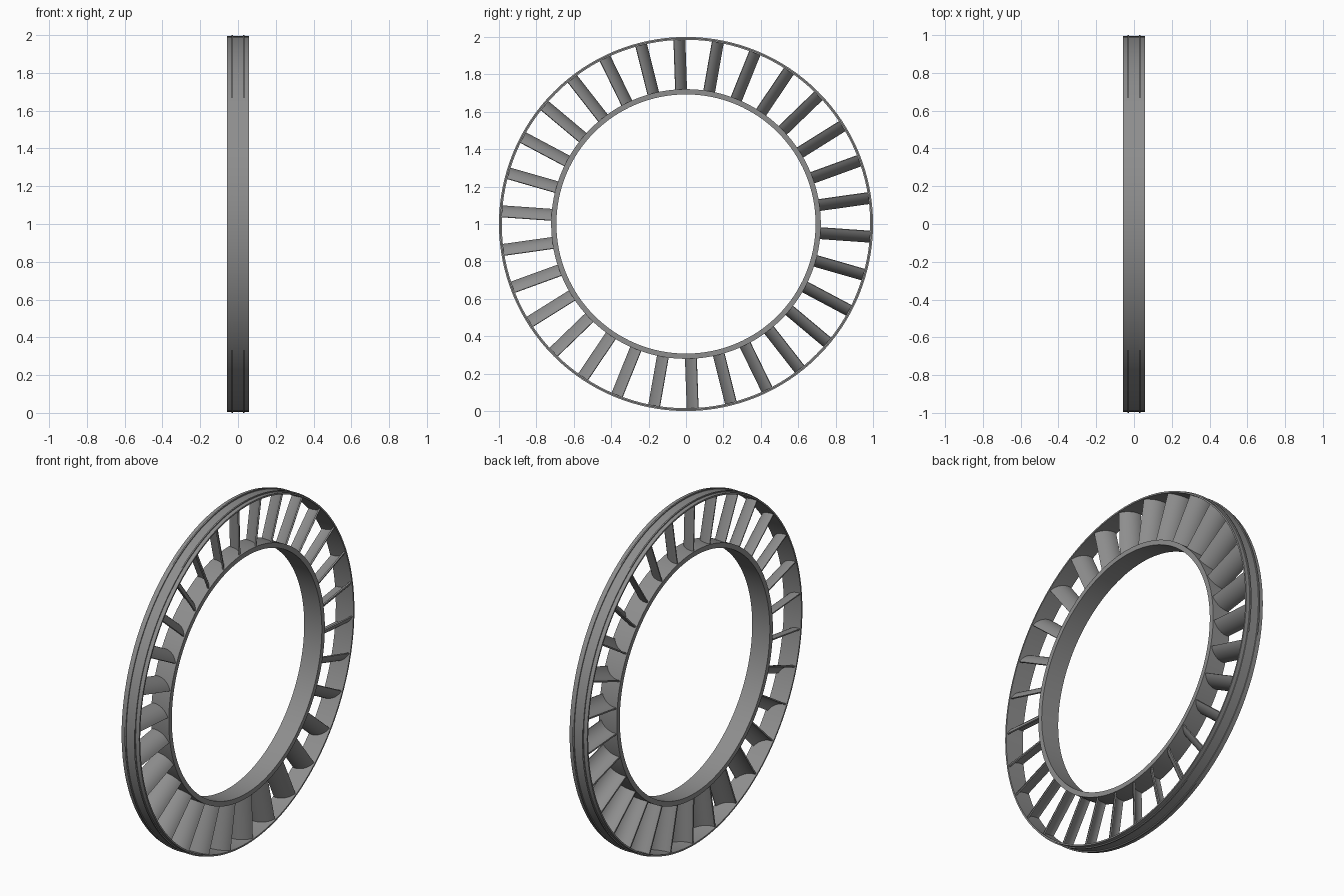
import bpy
import bmesh
from math import radians, sin, cos, pi, atan, hypot
from mathutils import Matrix, Vector

cube = bpy.data.objects.get("Cube")
if cube:
    bpy.data.objects.remove(cube, do_unlink=True)

SEGMENTS = 128
BLADES = 30
HALF = 0.057
CENTRE = Vector((0, 0, 1))

metal = bpy.data.materials.new("grey metal")
metal.use_nodes = True
GREY = (0.27, 0.27, 0.27, 1)
metal.diffuse_color = GREY
metal.node_tree.nodes["Principled BSDF"].inputs["Base Color"].default_value = GREY


def finish(bm, name):
    bmesh.ops.recalc_face_normals(bm, faces=bm.faces)
    mesh = bpy.data.meshes.new(name)
    bm.to_mesh(mesh)
    bm.free()
    mesh.materials.append(metal)
    obj = bpy.data.objects.new(name, mesh)
    bpy.context.collection.objects.link(obj)
    bpy.ops.object.select_all(action="DESELECT")
    obj.select_set(True)
    bpy.context.view_layer.objects.active = obj
    bpy.ops.object.shade_smooth_by_angle(angle=radians(30))
    return obj


def ring(name, profile):
    """Revolve a closed (x, radius) profile about the x axis."""
    bm = bmesh.new()
    loops = []
    for i in range(SEGMENTS):
        a = 2 * pi * i / SEGMENTS
        loops.append([bm.verts.new(CENTRE + Vector((x, r * cos(a), r * sin(a))))
                      for x, r in profile])
    n = len(profile)
    for i in range(SEGMENTS):
        a, b = loops[i], loops[(i + 1) % SEGMENTS]
        for j in range(n):
            k = (j + 1) % n
            bm.faces.new((a[j], a[k], b[k], b[j]))
    return finish(bm, name)


# Inner band
ring("inner_ring", [(-HALF, 0.693), (HALF, 0.693), (HALF, 0.721), (-HALF, 0.721)])

# Outer band with two thin raised ribs
BASE, TIP = 0.994, 1.0
outer = [(HALF, 0.985), (-HALF, 0.985), (-HALF, BASE)]
for x in (-0.03, 0.03):
    outer += [(x - 0.004, BASE), (x - 0.004, TIP), (x + 0.004, TIP), (x + 0.004, BASE)]
outer.append((HALF, BASE))
ring("outer_ring", outer)

# Curved blade section: an arc across the ring, offset to a constant thickness
START, END = Vector((-0.051, -0.03)), Vector((0.051, 0.03))
SAGITTA, THICK, STEPS = 0.02, 0.008, 10
chord = END - START
half_angle = 2 * atan(2 * SAGITTA / chord.length)
radius = chord.length / (2 * sin(half_angle))
bulge = Vector((chord.y, -chord.x)).normalized()
along = chord.normalized()
arc_centre = (START + END) / 2 - bulge * (radius - SAGITTA)


def arc(r):
    angles = [half_angle * (2 * i / STEPS - 1) for i in range(STEPS + 1)]
    return [arc_centre + r * (bulge * cos(a) + along * sin(a)) for a in angles]


section = arc(radius) + arc(radius - THICK)[::-1]

# Blades repeated around the ring
bm = bmesh.new()
for i in range(BLADES):
    turn = Matrix.Rotation(radians(8 + i * 360 / BLADES), 3, "X")
    root, tip = [[bm.verts.new(CENTRE + turn @ Vector((p.x, r, p.y))) for p in section]
                 for r in (0.715, 0.988)]
    n = len(section)
    for j in range(n):
        k = (j + 1) % n
        bm.faces.new((root[j], root[k], tip[k], tip[j]))
    bm.faces.new(root)
    bm.faces.new(tip)
finish(bm, "blades")
